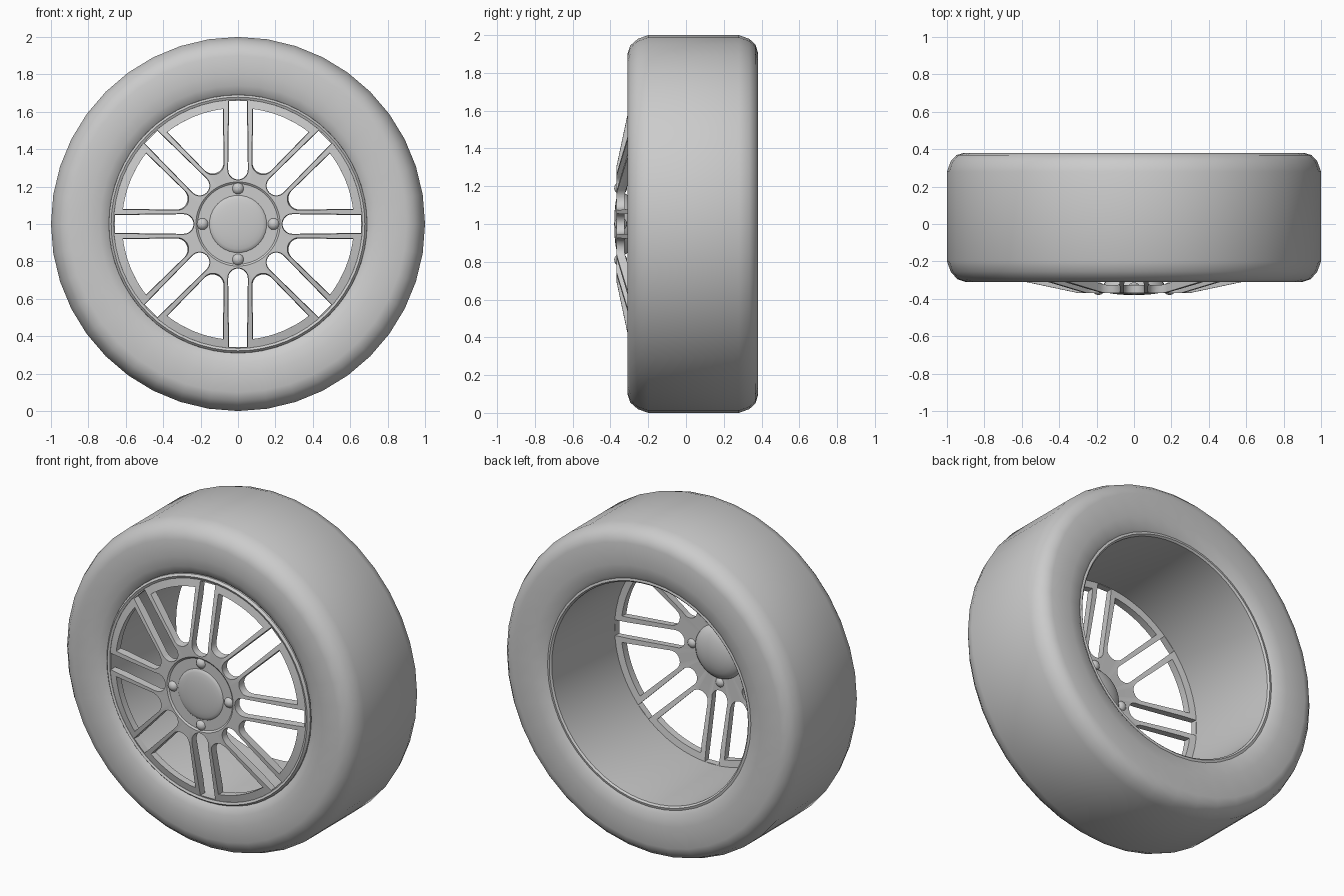
import bpy, bmesh
from math import cos, sin, pi, radians, sqrt

if "Cube" in bpy.data.objects:
    bpy.data.objects.remove(bpy.data.objects["Cube"], do_unlink=True)

grey = bpy.data.materials.new("plain grey")
grey.use_nodes = True
GREY = (0.6, 0.6, 0.6, 1)
grey.diffuse_color = GREY
grey.node_tree.nodes["Principled BSDF"].inputs["Base Color"].default_value = GREY
AXLE = 1.0  # height of the wheel centre


def finish(name, bm):
    bmesh.ops.remove_doubles(bm, verts=bm.verts, dist=1e-5)
    bmesh.ops.recalc_face_normals(bm, faces=bm.faces)
    mesh = bpy.data.meshes.new(name)
    bm.to_mesh(mesh)
    bm.free()
    obj = bpy.data.objects.new(name, mesh)
    obj.location.z = AXLE
    mesh.materials.append(grey)
    bpy.context.collection.objects.link(obj)
    return obj


def activate(obj):
    bpy.ops.object.select_all(action="DESELECT")
    obj.select_set(True)
    bpy.context.view_layer.objects.active = obj


def smooth(obj, angle=35):
    activate(obj)
    bpy.ops.object.shade_smooth_by_angle(angle=radians(angle))


def lathe(name, profile, steps, closed=True):
    """Turn a (radius, y) profile around the axle."""
    bm = bmesh.new()
    rings = [[bm.verts.new((r * cos(2 * pi * i / steps), y, r * sin(2 * pi * i / steps)))
              for r, y in profile] for i in range(steps)]
    n = len(profile)
    for i in range(steps):
        a, b = rings[i], rings[(i + 1) % steps]
        for j in range(n if closed else n - 1):
            k = (j + 1) % n
            bm.faces.new((a[j], a[k], b[k], b[j]))
    return finish(name, bm)


# Tyre with rounded shoulders
tyre = lathe("tyre", [
    (0.685, -0.27), (0.70, -0.285), (0.74, -0.302), (0.80, -0.31), (0.90, -0.31),
    (0.945, -0.295), (0.98, -0.255), (1.0, -0.20), (1.0, 0.28), (0.98, 0.335),
    (0.95, 0.368), (0.91, 0.38), (0.78, 0.38), (0.71, 0.37), (0.68, 0.35)], 40)
smooth(tyre)

# Deep barrel behind the spokes
barrel = lathe("rim_barrel", [
    (0.66, -0.26), (0.665, -0.292), (0.678, -0.298), (0.69, -0.285), (0.70, 0.0),
    (0.695, 0.355), (0.675, 0.36), (0.665, 0.35)], 64)
smooth(barrel)

# Spoked face: a shallow dish, pierced by slots and wedges
face = lathe("spoked_face", [
    (0, -0.36), (0.215, -0.36), (0.225, -0.368), (0.31, -0.368), (0.58, -0.31),
    (0.668, -0.29), (0.668, -0.25), (0.57, -0.265), (0.31, -0.325), (0, -0.33)], 64)


def arc(cx, radius, start, end, steps):
    return [(cx + radius * cos(start + (end - start) * i / steps),
             radius * sin(start + (end - start) * i / steps)) for i in range(steps + 1)]


def slot_outline(grow):
    half = 0.047 + grow
    return arc(0.29, half, pi / 2, 3 * pi / 2, 10) + [(0.657, -half), (0.657, half)]


def wedge_outline(grow):
    half, fillet, outer = pi / 8, 0.06, 0.62
    apex = (0.082 - grow) / sin(half)
    centre = apex + fillet / sin(half)
    # where the straight sides meet the outer circle
    reach = apex * cos(half) + sqrt(outer ** 2 - (apex * sin(half)) ** 2)
    end = half - pi / 2
    side = (apex + reach * cos(half) - 0, reach * sin(half))
    reach = -apex * cos(half) + sqrt(outer ** 2 - (apex * sin(half)) ** 2)
    side = (apex + reach * cos(half), reach * sin(half))
    from_angle = pi / 2 + half
    lim = math_angle(side)
    return arc(centre, fillet, from_angle, 2 * pi - from_angle, 10) + arc(0, outer, -lim, lim, 12)


def math_angle(p):
    from math import atan2
    return atan2(p[1], p[0])


def prism(bm, outline, turn):
    """Cutter through the face, wider at the front to draft the spoke sides."""
    loops = []
    for y, grow in ((-0.45, 0.013), (-0.20, -0.002)):
        loops.append([bm.verts.new((u * cos(turn) - v * sin(turn), y,
                                    u * sin(turn) + v * cos(turn))) for u, v in outline(grow)])
    front, back = loops
    bm.faces.new(front)
    bm.faces.new(back[::-1])
    for i in range(len(front)):
        j = (i + 1) % len(front)
        bm.faces.new((front[i], front[j], back[j], back[i]))


cut = bmesh.new()
for i in range(8):
    prism(cut, slot_outline, i * pi / 4)
    prism(cut, wedge_outline, i * pi / 4 + pi / 8)
cutter = finish("spoke_cutter", cut)
cutter.hide_render = True

mod = face.modifiers.new("openings", "BOOLEAN")
mod.operation = "DIFFERENCE"
mod.solver = "EXACT"
mod.object = cutter
activate(face)
bpy.ops.object.modifier_apply(modifier=mod.name)
bpy.data.objects.remove(cutter, do_unlink=True)
smooth(face, 25)

# Domed hub cap, bulging at the back too
dome = [(0.155 * sin(pi / 2 * i / 6), -0.358 - 0.022 * cos(pi / 2 * i / 6)) for i in range(7)]
bulge = [(0.165 * cos(pi / 2 * i / 6), -0.335 + 0.07 * sin(pi / 2 * i / 6)) for i in range(7)]
cap = lathe("hub_cap", dome + bulge, 40, closed=False)
smooth(cap)

# Four round bolts
for i in range(4):
    bm = bmesh.new()
    bmesh.ops.create_uvsphere(bm, u_segments=16, v_segments=10, radius=0.034)
    a = i * pi / 2
    bmesh.ops.translate(bm, verts=bm.verts, vec=(0.19 * cos(a), -0.346, 0.19 * sin(a)))
    smooth(finish("bolt_%d" % (i + 1), bm), 60)
